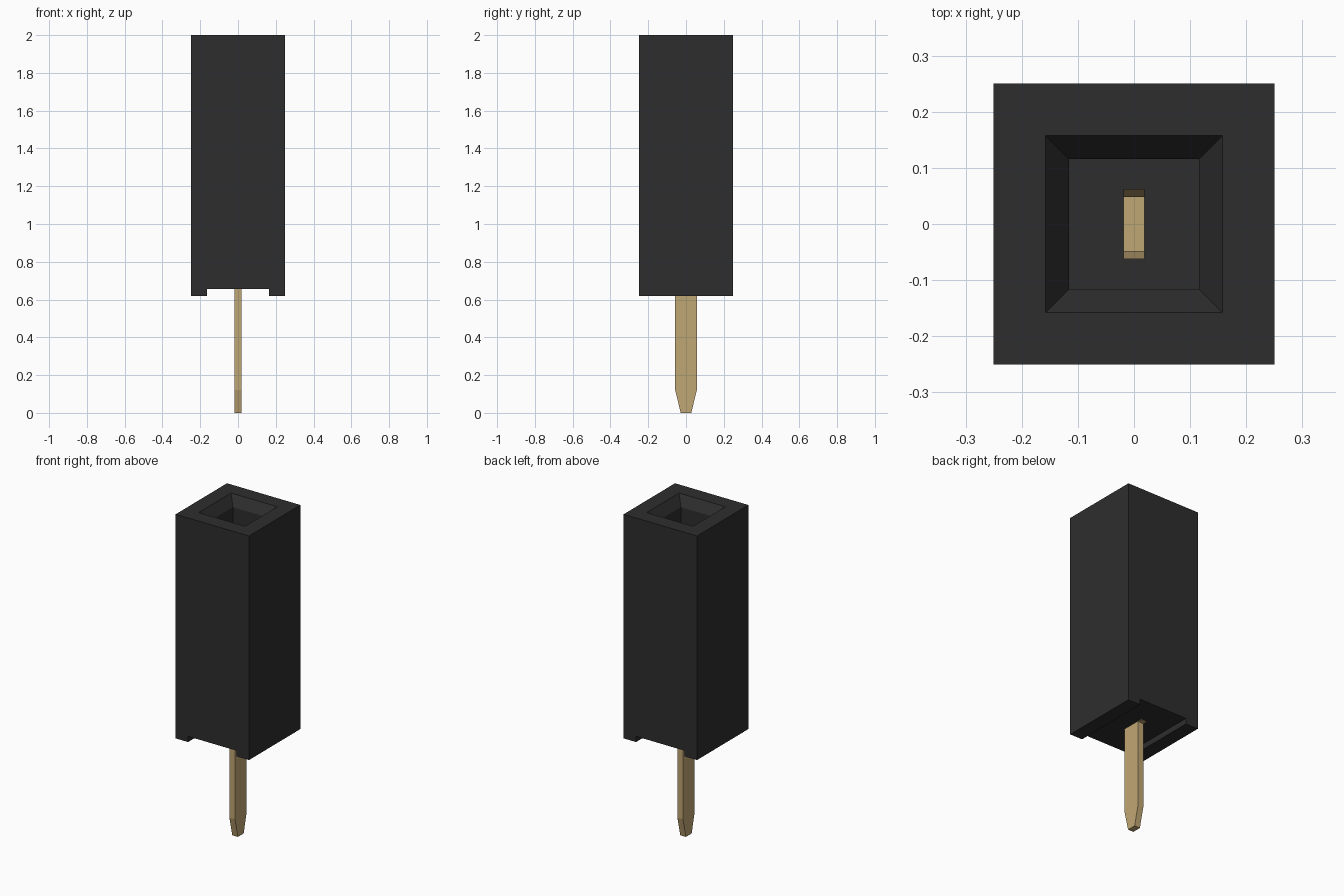
import bpy
import bmesh
from mathutils import Vector

cube = bpy.data.objects.get("Cube")
if cube:
    bpy.data.objects.remove(cube, do_unlink=True)


def make_material(name, rgb):
    mat = bpy.data.materials.new(name)
    mat.use_nodes = True
    mat.diffuse_color = (*rgb, 1)
    for node in mat.node_tree.nodes:
        if node.type == 'BSDF_PRINCIPLED':
            node.inputs["Base Color"].default_value = (*rgb, 1)
    return mat


def extrude_profile(points, vector):
    """Closed solid from a flat outline swept along a vector."""
    bm = bmesh.new()
    face = bm.faces.new([bm.verts.new(p) for p in points])
    swept = bmesh.ops.extrude_face_region(bm, geom=[face], use_keep_orig=True)
    verts = [g for g in swept["geom"] if isinstance(g, bmesh.types.BMVert)]
    bmesh.ops.translate(bm, verts=verts, vec=vector)
    bmesh.ops.recalc_face_normals(bm, faces=bm.faces)
    return bm


def finish(bm, name, mat):
    mesh = bpy.data.meshes.new(name)
    bm.to_mesh(mesh)
    bm.free()
    mesh.materials.append(mat)
    obj = bpy.data.objects.new(name, mesh)
    bpy.context.collection.objects.link(obj)
    return obj


black = make_material("black plastic", (0.027, 0.027, 0.027))
gold = make_material("pale gold metal", (0.53, 0.385, 0.175))

HALF, TOP, BOTTOM = 0.25, 2.0, 0.62
RECESS_HALF, RECESS_Z = 0.165, 0.655
PIN_HALF_X, PIN_HALF_Y = 0.019, 0.057
SOCKET_FLOOR = 0.90

# Housing: block with a channel along its underside
half_outline = [(RECESS_HALF, RECESS_Z), (RECESS_HALF, BOTTOM),
                (HALF, BOTTOM), (HALF, TOP)]
outline = half_outline + [(-x, z) for x, z in reversed(half_outline)]
bm = extrude_profile([(x, -HALF, z) for x, z in outline], Vector((0, 2 * HALF, 0)))

# Socket: square rim, 45 degree funnel, then a deep square well
bm.faces.ensure_lookup_table()
top = max(bm.faces, key=lambda f: f.calc_center_median().z)
bmesh.ops.inset_individual(bm, faces=[top], thickness=0.131)
bmesh.ops.inset_individual(bm, faces=[top], thickness=0.059, depth=-0.06)
well = bmesh.ops.extrude_discrete_faces(bm, faces=[top])["faces"][0]
for v in well.verts:
    v.co.z = SOCKET_FLOOR
finish(bm, "housing", black)


def plate(name, yz):
    """Flat metal part cut from an outline seen from the side."""
    bm = extrude_profile([(-PIN_HALF_X, y, z) for y, z in yz],
                         Vector((2 * PIN_HALF_X, 0, 0)))
    return finish(bm, name, gold)


# Pin with a tapered tip
plate("pin", [(-0.028, 0), (0.028, 0), (PIN_HALF_Y, 0.12), (PIN_HALF_Y, 0.70),
              (-PIN_HALF_Y, 0.70), (-PIN_HALF_Y, 0.12)])

# Small shoulder where the pin enters the housing
plate("pin_shoulder", [(0.05, 0.652), (0.085, 0.652), (0.085, 0.69), (0.05, 0.69)])

# Forked contact inside the well, its arms flaring into the walls
arm = [(0.062, SOCKET_FLOOR - 0.01), (0.062, 1.75), (0.048, 1.60), (0.048, 0.95)]
plate("socket_contact", arm + [(-y, z) for y, z in reversed(arm)])
